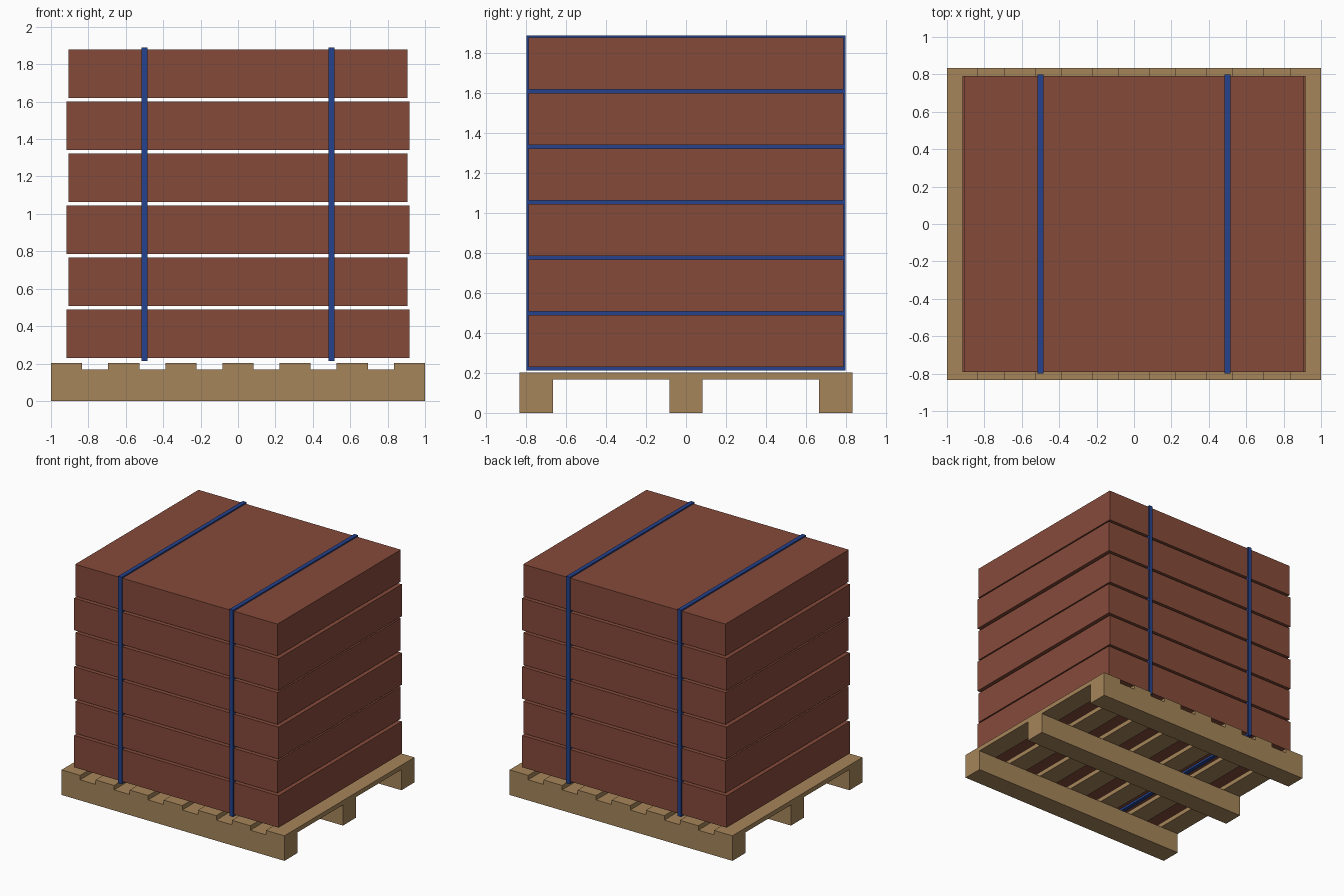
import bpy

default = bpy.data.objects.get("Cube")
if default:
    bpy.data.objects.remove(default, do_unlink=True)


def material(name, rgb):
    mat = bpy.data.materials.new(name)
    mat.use_nodes = True
    color = (*rgb, 1.0)
    mat.diffuse_color = color
    mat.node_tree.nodes["Principled BSDF"].inputs["Base Color"].default_value = color
    return mat


def box(name, center, half, mat):
    """Axis-aligned box given its centre and half extents."""
    bpy.ops.mesh.primitive_cube_add(size=2, location=center)
    obj = bpy.context.object
    obj.name = name
    obj.scale = half
    bpy.ops.object.transform_apply(location=False, rotation=False, scale=True)
    obj.data.materials.append(mat)
    return obj


wood = material("pale wood", (0.38, 0.235, 0.102))
brick = material("brick red", (0.235, 0.069, 0.042))
blue = material("strap blue", (0.018, 0.056, 0.275))

DEPTH = 0.833        # half depth of the pallet
BOARD = 0.0833       # half width of every pallet board
RUNNER_TOP = 0.167
PALLET_TOP = 0.203

# Pallet runners along x
for i, side in enumerate((-1, 0, 1)):
    box(f"pallet_runner_{i + 1}", (0, side * (DEPTH - BOARD), RUNNER_TOP / 2),
        (1, BOARD, RUNNER_TOP / 2), wood)

# Pallet slats across the runners
SLATS = 7
for i in range(SLATS):
    x = (2 * i / (SLATS - 1) - 1) * (1 - BOARD)
    box(f"pallet_slat_{i + 1}", (x, 0, (RUNNER_TOP + PALLET_TOP) / 2),
        (BOARD, DEPTH, (PALLET_TOP - RUNNER_TOP) / 2), wood)

# Stacked layers, alternately a little wider and narrower
HEIGHT = 0.259
for i in range(6):
    width = 0.907 if i % 2 else 0.917
    box(f"brick_layer_{i + 1}", (0, 0, 0.23 + i * 0.278 + HEIGHT / 2),
        (width, 0.79, HEIGHT / 2), brick)

# Straps: thin upright slabs running through the stack, proud on every side
BOTTOM, TOP = 0.213, 1.89
for name, x in (("right_strap", -0.5), ("left_strap", 0.5)):
    box(name, (x, 0, (BOTTOM + TOP) / 2), (0.0165, 0.799, (TOP - BOTTOM) / 2), blue)
